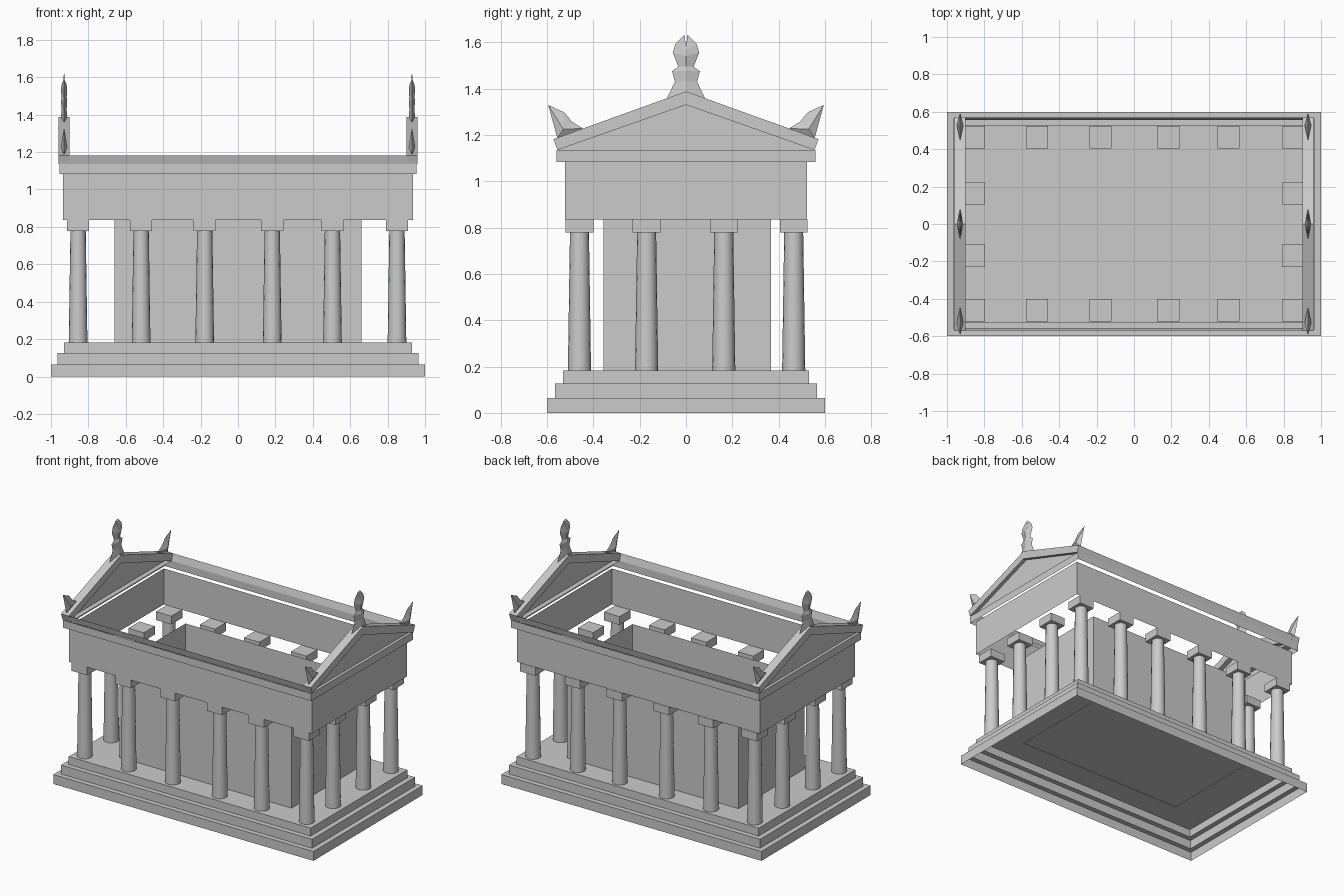
import bpy, bmesh
from math import radians

if "Cube" in bpy.data.objects:
    bpy.data.objects.remove(bpy.data.objects["Cube"])


def make(name, verts, faces):
    me = bpy.data.meshes.new(name)
    me.from_pydata(verts, [], faces)
    bm = bmesh.new()
    bm.from_mesh(me)
    bmesh.ops.recalc_face_normals(bm, faces=bm.faces)
    bm.to_mesh(me)
    bm.free()
    ob = bpy.data.objects.new(name, me)
    bpy.context.collection.objects.link(ob)
    return ob


def shell(name, levels, cap=False, y0=0.0):
    """Stack of rectangular rings (half x, half y, z) joined by walls."""
    v, f = [], []
    for hx, hy, z in levels:
        v += [(-hx, y0 - hy, z), (hx, y0 - hy, z), (hx, y0 + hy, z), (-hx, y0 + hy, z)]
    for i in range(len(levels) - 1):
        for k in range(4):
            a, b = i * 4 + k, i * 4 + (k + 1) % 4
            f.append((a, b, b + 4, a + 4))
    if cap:
        n = len(v)
        f.append((n - 4, n - 3, n - 2, n - 1))
    return make(name, v, f)


def prism(name, outline, x0, x1):
    """Outline in (y, z) extruded along x."""
    n = len(outline)
    v = [(x, y, z) for x in (x0, x1) for y, z in outline]
    f = [(i, (i + 1) % n, n + (i + 1) % n, n + i) for i in range(n)]
    f += [tuple(range(n)), tuple(range(n, 2 * n))]
    return make(name, v, f)


# stepped platform, open underneath
shell("stepped_base", [(1, .6, 0), (1, .6, .065), (.965, .565, .065), (.965, .565, .127),
                       (.93, .53, .127), (.93, .53, .182)], cap=True)

# inner chamber walls, open at the top
shell("inner_chamber", [(.66, .361, .18), (.66, .361, .836)], y0=.005)

# entablature wall and the overhanging cornice above it
shell("entablature", [(.935, .522, .836), (.935, .522, 1.085)])
shell("cornice", [(.955, .56, 1.083), (.955, .56, 1.135)])

# columns with square capitals
xs = [-.855, -.518, -.178, .183, .505, .85]
spots = [(x, y) for x in xs for y in (-.46, .465)]
spots += [(x, y) for x in (xs[0], xs[-1]) for y in (-.17, .163)]
for x, y in spots:
    bpy.ops.mesh.primitive_cone_add(vertices=16, radius1=.05, radius2=.041, depth=.598,
                                    end_fill_type='NOTHING', location=(x, y, .481))
    bpy.context.object.name = "column"
    bpy.ops.object.shade_smooth_by_angle(angle=radians(35))
    bpy.ops.mesh.primitive_cube_add(size=1, location=(x, y, .807))
    bpy.context.object.name = "capital"
    bpy.context.object.scale = (.118, .12, .058)

# eave strips leaning outward on the long sides
for s in (-1, 1):
    make("eave_strip", [(-.955, s * .556, 1.135), (.955, s * .556, 1.135),
                        (.955, s * .57, 1.182), (-.955, s * .57, 1.182)], [(0, 1, 2, 3)])

# ornament outlines as (y, z)
half = [(.085, 1.352), (.048, 1.43), (.06, 1.475), (.033, 1.495), (.057, 1.555),
        (.046, 1.592), (.006, 1.632)]
ridge = [(1.385, .016), (1.43, .014), (1.475, .016), (1.495, .014), (1.54, .017),
         (1.565, .012), (1.575, .004)]
corner = [(.595, 1.33), (.525, 1.297), (.492, 1.257), (.445, 1.228), (.555, 1.185)]

for s in (-1, 1):
    # gable: recessed triangle, shelf and raking cornice
    make("gable_panel", [(s * .935, -.555, 1.135), (s * .935, .555, 1.135), (s * .935, 0, 1.33)],
         [(0, 1, 2)])
    make("gable_shelf", [(s * .955, -.56, 1.135), (s * .955, .56, 1.135),
                         (s * .90, .56, 1.135), (s * .90, -.56, 1.135)], [(0, 1, 2, 3)])
    prism("raking_cornice", [(-.555, 1.135), (-.572, 1.182), (0, 1.388),
                             (.572, 1.182), (.555, 1.135), (0, 1.33)], s * .90, s * .96)

    # ridge ornament: thin outline with a raised middle
    n = len(half)
    v, f = [], []
    for m in (-1, 1):
        for t in (-1, 1):
            o = len(v)
            v += [(s * .93, m * y, z) for y, z in half]
            v += [(s * .93 + t * w, 0, z) for z, w in ridge]
            f += [(o + i, o + i + 1, o + n + i + 1, o + n + i) for i in range(n - 1)]
    make("ridge_ornament", v, f)

    # corner ornaments: horn shapes leaning outward
    for m in (-1, 1):
        v = [(s * .93, m * y, z) for y, z in corner]
        v += [(s * .93 + t * .018, m * .53, 1.225) for t in (-1, 1)]
        k = len(corner)
        f = [(i, (i + 1) % k, c) for i in range(k) for c in (k, k + 1)]
        make("corner_ornament", v, f)
